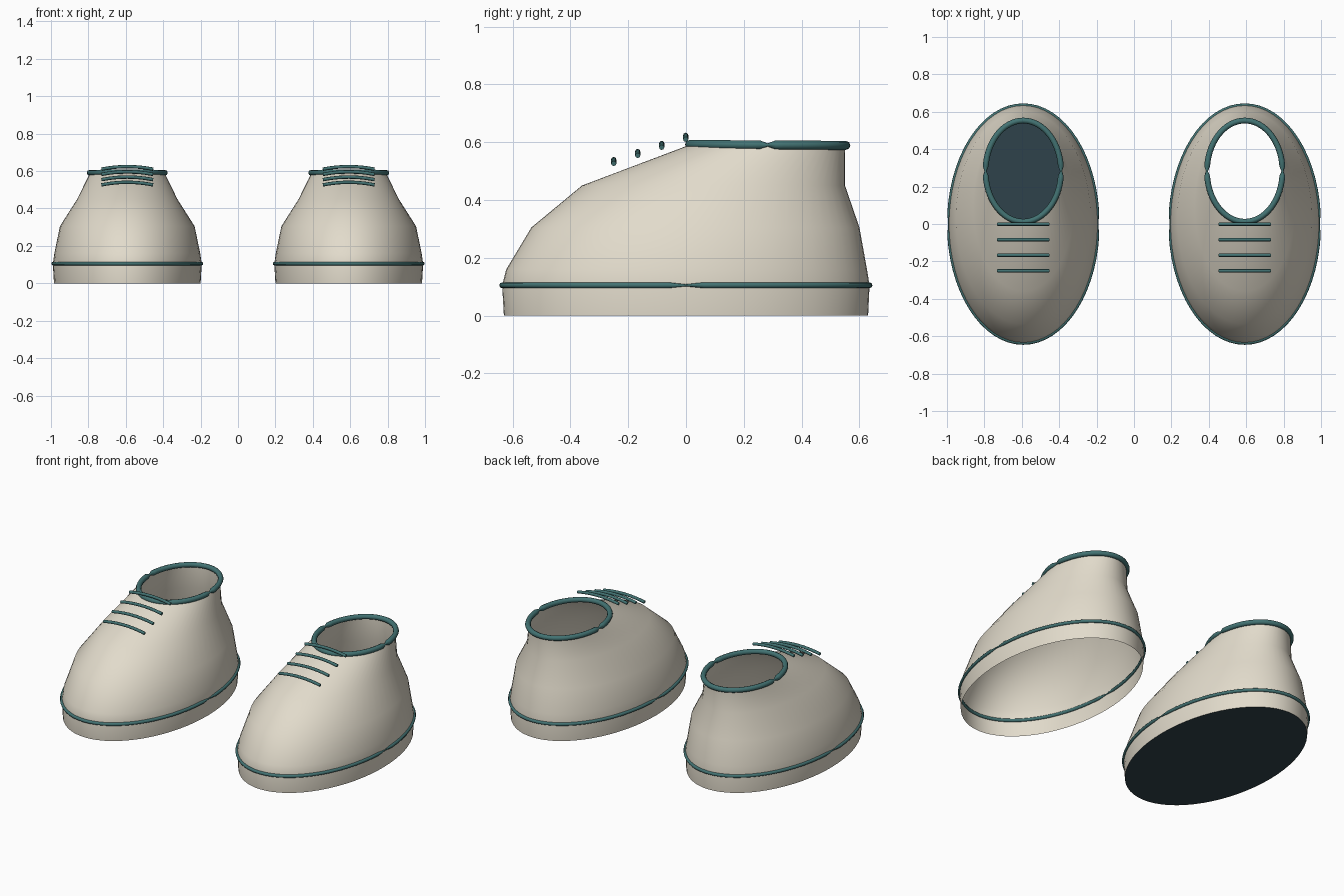
import bpy, bmesh
from math import sin, cos, tau

cube = bpy.data.objects.get("Cube")
if cube:
    bpy.data.objects.remove(cube)

SEGMENTS = 64


def material(name, rgb):
    m = bpy.data.materials.new(name)
    m.use_nodes = True
    m.diffuse_color = (*rgb, 1)
    bsdf = next(n for n in m.node_tree.nodes if n.type == "BSDF_PRINCIPLED")
    bsdf.inputs["Base Color"].default_value = (*rgb, 1)
    return m


cream = material("cream", (0.76, 0.71, 0.6))
teal = material("teal", (0.055, 0.17, 0.17))
navy = material("dark navy", (0.028, 0.055, 0.07))


def link(name, data, mat, x):
    ob = bpy.data.objects.new(name, data)
    data.materials.append(mat)
    ob.location.x = x
    bpy.context.collection.objects.link(ob)
    return ob


def ellipse(half_x, front, back, z, z_back=None):
    """Horizontal ellipse from front y to back y, optionally tilted."""
    mid, half_y = (front + back) / 2, (back - front) / 2
    z_back = z if z_back is None else z_back
    ring = []
    for i in range(SEGMENTS):
        a = tau * i / SEGMENTS
        t = (1 + sin(a)) / 2
        ring.append((half_x * cos(a), mid + half_y * sin(a), z + (z_back - z) * t))
    return ring


def mesh_object(name, bm, mat, x):
    me = bpy.data.meshes.new(name)
    bm.to_mesh(me)
    bm.free()
    return link(name, me, mat, x)


def shell(name, x):
    # half width, front y, back y, height
    sections = [(0.392, -0.63, 0.63, 0), (0.398, -0.636, 0.635, 0.105),
                (0.39, -0.622, 0.626, 0.16), (0.36, -0.535, 0.6, 0.305),
                (0.268, -0.36, 0.55, 0.45), (0.2, 0.005, 0.55, 0.588)]
    bm = bmesh.new()
    rings = [[bm.verts.new(p) for p in ellipse(*s)] for s in sections]
    for low, high in zip(rings, rings[1:]):
        for i in range(SEGMENTS):
            j = (i + 1) % SEGMENTS
            bm.faces.new((low[i], low[j], high[j], high[i])).smooth = True
    mesh_object(name, bm, cream, x)


def sole(name, x):
    bm = bmesh.new()
    verts = [bm.verts.new(p) for p in ellipse(0.392, -0.63, 0.63, 0.001)]
    bm.faces.new(verts[::-1])
    mesh_object(name, bm, navy, x)


def tube(name, points, radius, x, pinched=(), closed=True):
    cu = bpy.data.curves.new(name, "CURVE")
    cu.dimensions = "3D"
    cu.bevel_depth = radius
    cu.bevel_resolution = 2
    cu.use_fill_caps = not closed
    sp = cu.splines.new("POLY")
    sp.points.add(len(points) - 1)
    for i, (pt, co) in enumerate(zip(sp.points, points)):
        pt.co = (*co, 1)
        pt.radius = 0.35 if i in pinched else 1
    sp.use_cyclic_u = closed
    sp.use_smooth = True
    link(name, cu, teal, x)


half = SEGMENTS // 2
for side, x in (("left", 0.592), ("right", -0.592)):
    shell(f"{side}_shoe_upper", x)
    # Trim at the sole and around the ankle opening, pinched at the seams
    tube(f"{side}_sole_trim", ellipse(0.398, -0.636, 0.635, 0.105),
         0.01, x, (0, half))
    tube(f"{side}_ankle_rim", ellipse(0.202, 0.012, 0.553, 0.592, 0.589),
         0.0155, x, (0, half))
    # Arched laces floating over the instep
    for n in range(4):
        y, z = -0.25 + 0.083 * n, 0.54 + 0.028 * n
        steps = [k / 6 - 1 for k in range(13)]
        arch = [(0.138 * t, y, z - 0.014 * t * t) for t in steps]
        tube(f"{side}_lace_{n + 1}", arch, 0.009, x, closed=False)

sole("right_sole", -0.592)
